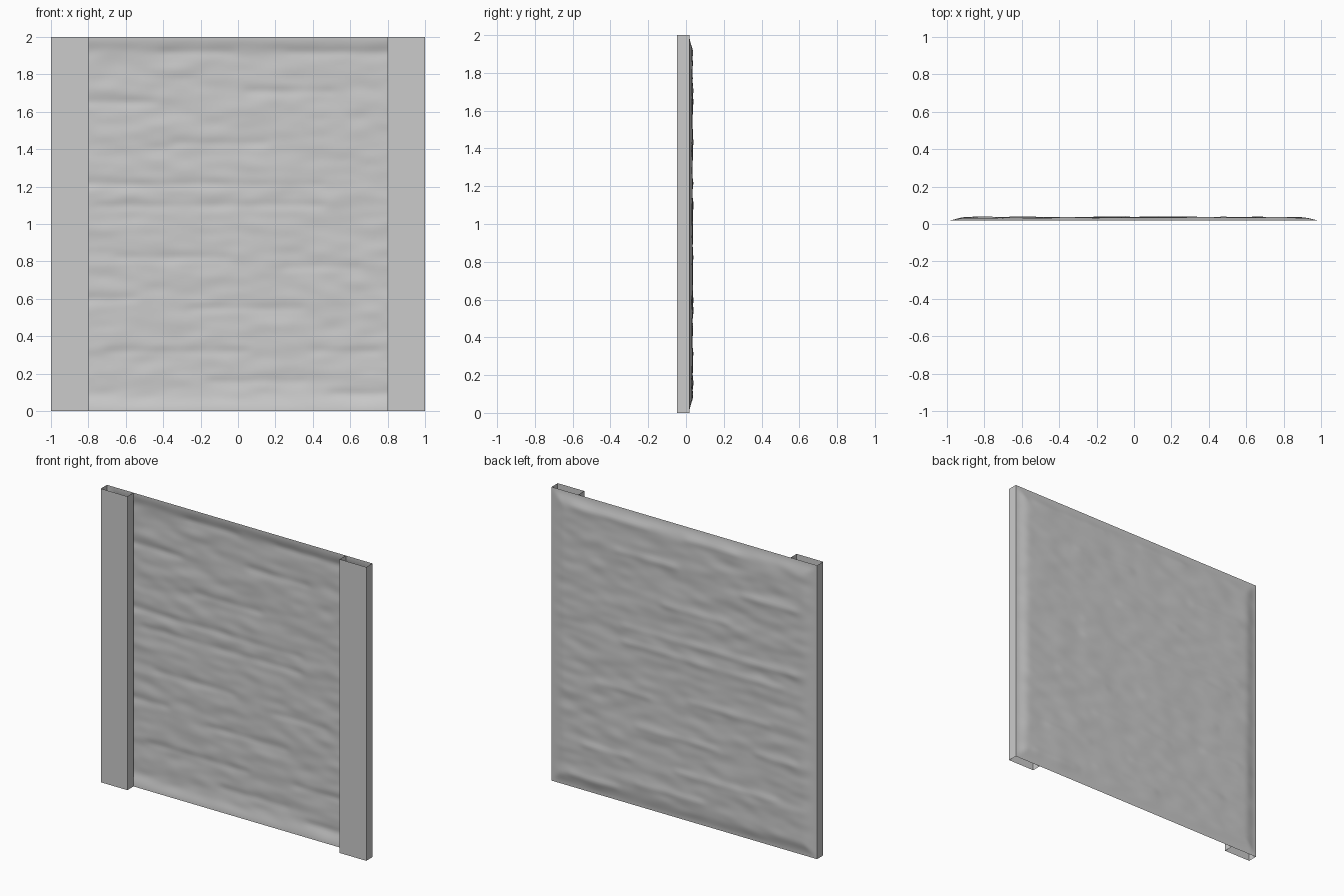
import bpy, bmesh, math
from mathutils import Vector, noise

cube = bpy.data.objects.get("Cube")
if cube:
    bpy.data.objects.remove(cube, do_unlink=True)

grey = bpy.data.materials.new("plain grey")
grey.use_nodes = True
grey.diffuse_color = (0.6, 0.6, 0.6, 1)
grey.node_tree.nodes["Principled BSDF"].inputs["Base Color"].default_value = grey.diffuse_color

BACK = 0.018    # plane where the sheet meets the posts
FRONT = -0.048


def finish(bm, name):
    mesh = bpy.data.meshes.new(name)
    bm.to_mesh(mesh)
    bm.free()
    mesh.materials.append(grey)
    obj = bpy.data.objects.new(name, mesh)
    bpy.context.collection.objects.link(obj)
    return obj


# Hollow posts, open at both ends and closed behind by the sheet
def post(name, side):
    bm = bmesh.new()
    outline = [(1, BACK), (1, FRONT), (0.8, FRONT), (0.8, BACK)]
    rings = [[bm.verts.new((side * x, y, z)) for x, y in outline] for z in (0, 2)]
    low, high = rings
    for i in range(3):
        quad = [low[i], low[i + 1], high[i + 1], high[i]]
        bm.faces.new(quad if side < 0 else quad[::-1])
    finish(bm, name)


post("left_post", 1)
post("right_post", -1)

# Long horizontal creases in the sheet: height, start, end
creases = [(1.92, -0.45, 0.03), (1.92, 0.22, 0.9), (1.65, -0.9, -0.4),
           (1.71, 0, 0.55), (1.43, -0.4, 0.2), (1.21, -0.9, 0.5),
           (1.10, -0.8, 0.5), (0.82, -0.7, 0), (0.77, 0.2, 0.7),
           (0.60, -0.9, -0.5), (0.55, -0.3, 0.4), (0.32, -0.75, 0.1),
           (0.32, 0.35, 0.8), (0.16, -0.2, 0.4), (0.09, 0.45, 0.9)]


def step(t):
    t = min(max(t, 0), 1)
    return t * t * (3 - 2 * t)


def bulge(x, z):
    rim = math.sin(step(min(1 - abs(x), z, 2 - z) / 0.13) * math.pi / 2)
    depth = 0.0155
    depth += 0.004 * noise.noise(Vector((x * 3, 0, z * 9)))
    depth += 0.003 * noise.noise(Vector((x * 7, 5, z * 16)))
    for height, start, end in creases:
        span = step((x - start) / 0.08) * step((end - x) / 0.08)
        depth += 0.004 * span * math.exp(-((z - height) / 0.025) ** 2)
    return rim * depth


# Thin wrinkled sheet, pinned flat around its border
bm = bmesh.new()
bmesh.ops.create_grid(bm, x_segments=110, y_segments=140, size=1)
for v in bm.verts:
    x, z = v.co.x, v.co.y + 1
    v.co = (x, BACK + bulge(x, z), z)
bmesh.ops.recalc_face_normals(bm, faces=bm.faces)
bm.normal_update()
if sum(f.normal.y for f in bm.faces) < 0:
    bmesh.ops.reverse_faces(bm, faces=bm.faces)
for f in bm.faces:
    f.smooth = True
finish(bm, "wrinkled_sheet")
